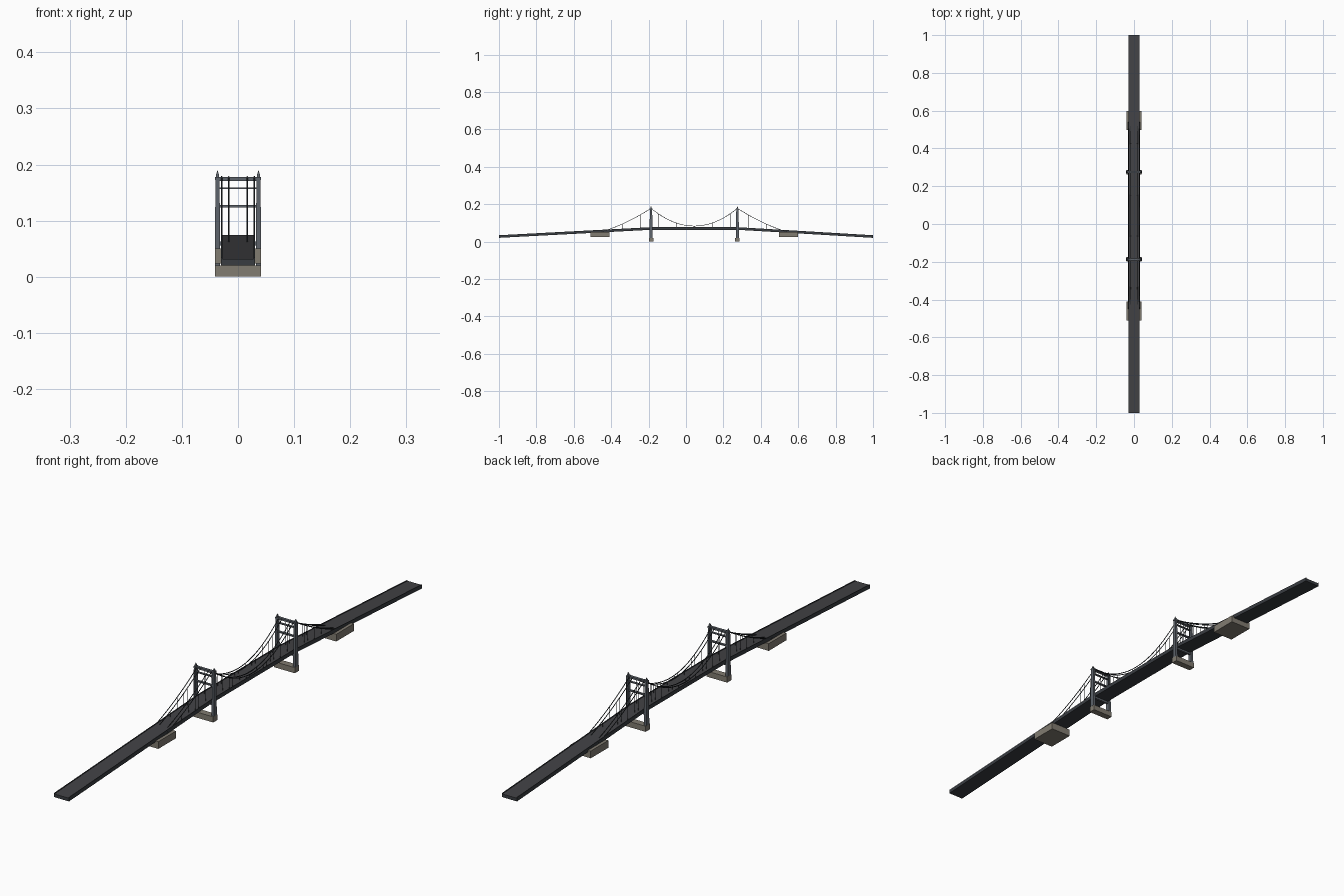
import bpy, bmesh, math

if "Cube" in bpy.data.objects:
    bpy.data.objects.remove(bpy.data.objects["Cube"])

MID, HALF = 0.044, 0.231            # centre of main span, half its length
T0, T1 = MID - HALF, MID + HALF     # tower positions


def material(name, rgb):
    m = bpy.data.materials.new(name)
    m.diffuse_color = (*rgb, 1)
    m.use_nodes = True
    m.node_tree.nodes["Principled BSDF"].inputs["Base Color"].default_value = m.diffuse_color
    return m


STEEL = material("steel", (0.11, 0.125, 0.145))
STONE = material("stone", (0.22, 0.2, 0.165))
DECK = material("deck_dark", (0.04, 0.045, 0.052))
ROAD = material("asphalt", (0.055, 0.055, 0.06))
CABLE = material("cable_dark", (0.025, 0.03, 0.035))


def finish(name, bm, mat):
    bmesh.ops.recalc_face_normals(bm, faces=bm.faces)
    me = bpy.data.meshes.new(name)
    bm.to_mesh(me)
    bm.free()
    ob = bpy.data.objects.new(name, me)
    bpy.context.collection.objects.link(ob)
    me.materials.append(mat)
    return ob


def loft(bm, rings):
    vs = [[bm.verts.new(p) for p in r] for r in rings]
    n = len(rings[0])
    for a, b in zip(vs, vs[1:]):
        for i in range(n):
            bm.faces.new((a[i], a[(i + 1) % n], b[(i + 1) % n], b[i]))
    bm.faces.new(vs[0])
    bm.faces.new(vs[-1][::-1])


def rect(cx, cy, hx, hy, z):
    return [(cx - hx, cy - hy, z), (cx + hx, cy - hy, z), (cx + hx, cy + hy, z), (cx - hx, cy + hy, z)]


def stack(name, cx, cy, levels, mat):
    """Square tower of (half x, half y, z) levels."""
    bm = bmesh.new()
    loft(bm, [rect(cx, cy, hx, hy, z) for hx, hy, z in levels])
    return finish(name, bm, mat)


def box(name, cx, cy, hx, hy, z0, z1, mat):
    return stack(name, cx, cy, [(hx, hy, z0), (hx, hy, z1)], mat)


def rise(y):
    """Height of the deck above its height at the ends."""
    if y < T0:
        return 0.043 * (y + 1) / (T0 + 1)
    if y > T1:
        return 0.043 * (1 - y) / (1 - T1)
    return 0.043


def strip(name, x0, x1, z0, z1, mat):
    bm = bmesh.new()
    loft(bm, [[(x0, y, z0 + rise(y)), (x1, y, z0 + rise(y)), (x1, y, z1 + rise(y)), (x0, y, z1 + rise(y))]
              for y in (-1, T0, T1, 1)])
    return finish(name, bm, mat)


# Deck girder, road surface and edge parapets
strip("deck_girder", -0.03, 0.03, 0.02, 0.0305, DECK)
strip("road_surface", -0.0275, 0.0275, 0.0303, 0.0315, ROAD)
for s in (-1, 1):
    a, b = sorted((s * 0.0275, s * 0.03))
    strip("parapet", a, b, 0.0303, 0.034, DECK)

# Towers
for y in (T0, T1):
    box("tower_footing", 0, y, 0.041, 0.012, 0, 0.02, STONE)
    for s in (-1, 1):
        stack("tower_leg", s * 0.0365, y,
              [(0.0048, 0.0085, 0.02), (0.0046, 0.0075, 0.065), (0.0036, 0.0062, 0.172)], STEEL)
        stack("leg_cap", s * 0.0365, y, [(0.0045, 0.007, 0.172), (0.0045, 0.007, 0.178)], STEEL)
        stack("finial", s * 0.0365, y,
              [(0.003, 0.004, 0.178), (0.0025, 0.0032, 0.182), (0.0004, 0.0004, 0.189)], STEEL)
    for z0, z1, h in ((0.171, 0.178, 0.005), (0.156, 0.159, 0.004), (0.1235, 0.128, 0.004), (0.056, 0.063, 0.004)):
        box("tower_crossbeam", 0, y, 0.035, h, z0, z1, STEEL)

# Anchorages
for s in (-1, 1):
    box("anchorage", 0, MID + s * 0.504, 0.041, 0.05, 0.024, 0.05, STONE)

TOP, LOW, END = 0.178, 0.083, 0.495


def cable_z(d):
    """Cable height at distance d from the middle of the main span."""
    d = abs(d)
    if d <= HALF:
        return LOW + (TOP - LOW) * (d / HALF) ** 2
    t = (d - HALF) / (END - HALF)
    return TOP + (0.052 - TOP) * t - 0.044 * t * (1 - t)


def tube(name, points, r, sides, mat):
    cu = bpy.data.curves.new(name, 'CURVE')
    cu.dimensions = '3D'
    cu.bevel_depth = r
    cu.bevel_resolution = sides
    cu.use_fill_caps = True
    for pts in points:
        sp = cu.splines.new('POLY')
        sp.points.add(len(pts) - 1)
        for p, c in zip(sp.points, pts):
            p.co = (*c, 1)
    cu.materials.append(mat)
    ob = bpy.data.objects.new(name, cu)
    bpy.context.collection.objects.link(ob)
    return ob


# Four main cables with their hangers
ds = [-END + (END - HALF) * i / 12 for i in range(12)]
ds += [-HALF + 2 * HALF * i / 24 for i in range(25)]
ds += [HALF + (END - HALF) * i / 12 for i in range(1, 13)]
for x in (-0.029, -0.0165, 0.0165, 0.029):
    tube("main_cable", [[(x, MID + d, cable_z(d)) for d in ds]], 0.0015, 1, CABLE)
    hangers = []
    for i in range(-21, 22):
        d = i * HALF / 12
        bottom = 0.031 + rise(MID + d)
        if abs(i) != 12 and cable_z(d) > bottom + 0.006:
            hangers.append([(x, MID + d, bottom), (x, MID + d, cable_z(d))])
    tube("hangers", hangers, 0.0003, 0, CABLE)
